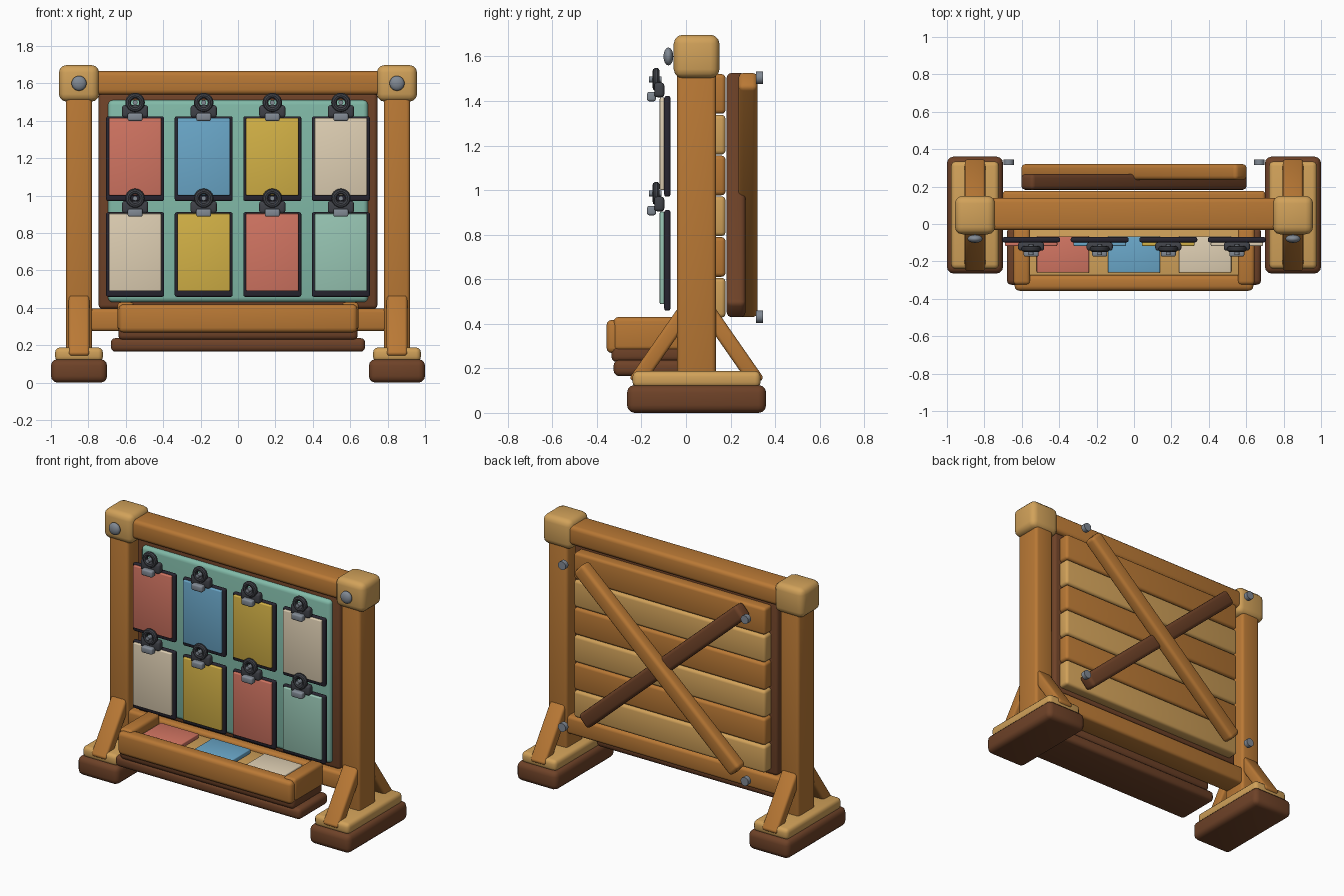
import bpy, bmesh, math
from mathutils import Matrix, Vector

if "Cube" in bpy.data.objects:
    bpy.data.objects.remove(bpy.data.objects["Cube"])

PALETTE = {
    "wood": (184, 120, 56), "light_wood": (208, 160, 90), "dark_wood": (110, 68, 44),
    "teal": (128, 184, 166), "red": (208, 116, 98), "blue": (106, 166, 200),
    "yellow": (210, 176, 72), "cream": (222, 206, 178), "mint": (150, 196, 178),
    "black": (44, 42, 52), "clip": (66, 68, 74), "steel": (128, 136, 146),
}
MATS = {}
for key, rgb in PALETTE.items():
    MATS[key] = bpy.data.materials.new(key)
    MATS[key].diffuse_color = [(c / 255) ** 2.2 for c in rgb] + [1]

YC = 0.0475  # depth centre of the posts and feet


def finish(name, bm, col, loc, rot=(0, 0, 0)):
    me = bpy.data.meshes.new(name)
    bm.to_mesh(me)
    bm.free()
    for p in me.polygons:
        p.use_smooth = True
    me.set_sharp_from_angle(angle=math.radians(35))
    me.materials.append(MATS[col])
    ob = bpy.data.objects.new(name, me)
    ob.location, ob.rotation_euler = loc, rot
    bpy.context.collection.objects.link(ob)
    return ob


def box(name, loc, size, col, bevel=0.02, rot=(0, 0, 0)):
    bm = bmesh.new()
    bmesh.ops.create_cube(bm, size=1)
    bmesh.ops.scale(bm, vec=size, verts=bm.verts)
    bmesh.ops.bevel(bm, geom=bm.edges[:], offset=min(bevel, min(size) * 0.45),
                    segments=3, profile=0.5, affect='EDGES')
    return finish(name, bm, col, loc, rot)


def span(name, x, y, z, col, bevel=0.02):
    mid = [(a + b) / 2 for a, b in (x, y, z)]
    return box(name, mid, [abs(b - a) for a, b in (x, y, z)], col, bevel)


def pin(name, loc, r, depth, col):
    # short cylinder along y
    bm = bmesh.new()
    bmesh.ops.create_cone(bm, cap_ends=True, segments=16, radius1=r, radius2=r, depth=depth,
                          matrix=Matrix.Rotation(math.pi / 2, 4, 'X'))
    return finish(name, bm, col, loc)


def ring(name, loc, major, minor, col):
    # upright torus: a circle spun around the y axis
    bm = bmesh.new()
    circ = bmesh.ops.create_circle(bm, segments=10, radius=minor,
                                   matrix=Matrix.Translation((major, 0, 0)))
    bmesh.ops.rotate(bm, cent=(major, 0, 0), verts=circ["verts"],
                     matrix=Matrix.Rotation(0, 3, 'X'))
    bmesh.ops.spin(bm, geom=bm.verts[:] + bm.edges[:], cent=(0, 0, 0), axis=(0, 1, 0),
                   angle=math.tau, steps=24)
    bmesh.ops.remove_doubles(bm, verts=bm.verts, dist=1e-5)
    bmesh.ops.recalc_face_normals(bm, faces=bm.faces)
    return finish(name, bm, col, loc)


# Posts, feet, caps and struts on both sides
for s, side in ((-1, "left"), (1, "right")):
    x = 0.85 * s
    box(f"{side}_foot", (x, YC, 0.0625), (0.30, 0.625, 0.125), "dark_wood", 0.035)
    box(f"{side}_foot_plate", (x, YC, 0.15), (0.255, 0.575, 0.075), "light_wood", 0.025)
    box(f"{side}_post", (x, YC, 0.83), (0.14, 0.175, 1.42), "wood", 0.02)
    box(f"{side}_post_cap", (x, YC, 1.60), (0.215, 0.205, 0.195), "light_wood", 0.04)
    bm = bmesh.new()
    bmesh.ops.create_uvsphere(bm, u_segments=20, v_segments=12, radius=0.04)
    bmesh.ops.scale(bm, vec=(1, 0.55, 1), verts=bm.verts)
    finish(f"{side}_cap_stud", bm, "steel", (x, -0.079, 1.60))
    for d, end in ((-1, "front"), (1, "back")):
        a = math.atan2(0.205, 0.295) * d
        box(f"{side}_{end}_strut", (x, YC + d * 0.163, 0.295), (0.11, 0.07, 0.39), "wood", 0.015, (a, 0, 0))
    # Loose bolts at the back corners
    for z in (1.505, 0.432):
        pin(f"{side}_back_bolt", (0.67 * s, 0.33, z), 0.028, 0.03, "steel")

# Rails and backing board
span("top_rail", (-0.77, 0.77), (-0.033, 0.14), (1.54, 1.665), "wood", 0.025)
span("bottom_rail", (-0.80, 0.80), (-0.03, 0.125), (0.275, 0.395), "wood", 0.02)
span("board_frame", (-0.745, 0.745), (0.0, 0.11), (0.395, 1.55), "dark_wood", 0.02)
span("pin_board", (-0.695, 0.695), (-0.028, 0.03), (0.43, 1.51), "teal", 0.025)

# Back slats
for i in range(6):
    z = 1.432 - 0.183 * i
    box("back_slat", (0, 0.135, z), (1.405, 0.085, 0.178), ("wood", "light_wood")[i % 2], 0.018)

# Crossed back braces
ang = math.radians(42)
box("dark_brace", (0, 0.225, 0.978), (1.555, 0.085, 0.10), "dark_wood", 0.022, (0, ang, 0))
box("light_brace", (0, 0.278, 0.978), (1.555, 0.085, 0.10), "wood", 0.022, (0, -ang, 0))

# Clipboards in two rows of four
rows = (("red", "blue", "yellow", "cream"), ("cream", "yellow", "red", "mint"))
for r, cols in enumerate(rows):
    dz = -0.512 * r
    for c, col in enumerate(cols):
        x = -0.55 + c * 1.1 / 3
        box("clipboard_back", (x, -0.084, 1.197 + dz), (0.31, 0.028, 0.452), "black", 0.01)
        box("clipboard_sheet", (x, -0.107, 1.208 + dz), (0.28, 0.022, 0.415), col, 0.006)
        box("clip_body", (x, -0.12, 1.45 + dz), (0.14, 0.045, 0.066), "clip", 0.014)
        box("clip_lip", (x, -0.155, 1.42 + dz), (0.08, 0.04, 0.042), "steel", 0.01)
        ring("clip_ring", (x, -0.134, 1.497 + dz), 0.037, 0.016, "clip")
        pin("clip_pin", (x, -0.137, 1.497 + dz), 0.013, 0.056, "steel")

# Front tray
span("tray_base", (-0.64, 0.64), (-0.335, -0.02), (0.228, 0.31), "dark_wood", 0.025)
span("tray_bottom", (-0.68, 0.68), (-0.325, -0.02), (0.165, 0.238), "dark_wood", 0.025)
span("tray_floor", (-0.60, 0.60), (-0.30, -0.02), (0.28, 0.37), "light_wood", 0.01)
span("tray_front", (-0.638, 0.638), (-0.357, -0.272), (0.268, 0.418), "wood", 0.025)
for s, side in ((-1, "left"), (1, "right")):
    span(f"tray_{side}_wall", (min(s * 0.555, s * 0.645), max(s * 0.555, s * 0.645)),
         (-0.325, -0.02), (0.28, 0.43), "wood", 0.02)
for x, col in ((-0.38, "red"), (0, "blue"), (0.38, "cream")):
    box("tray_card", (x, -0.163, 0.385), (0.28, 0.195, 0.03), col, 0.006)

for m in bpy.data.materials:
    if m.users and not m.is_grease_pencil:
        m.use_nodes = True
        m.node_tree.nodes["Principled BSDF"].inputs["Base Color"].default_value = m.diffuse_color
